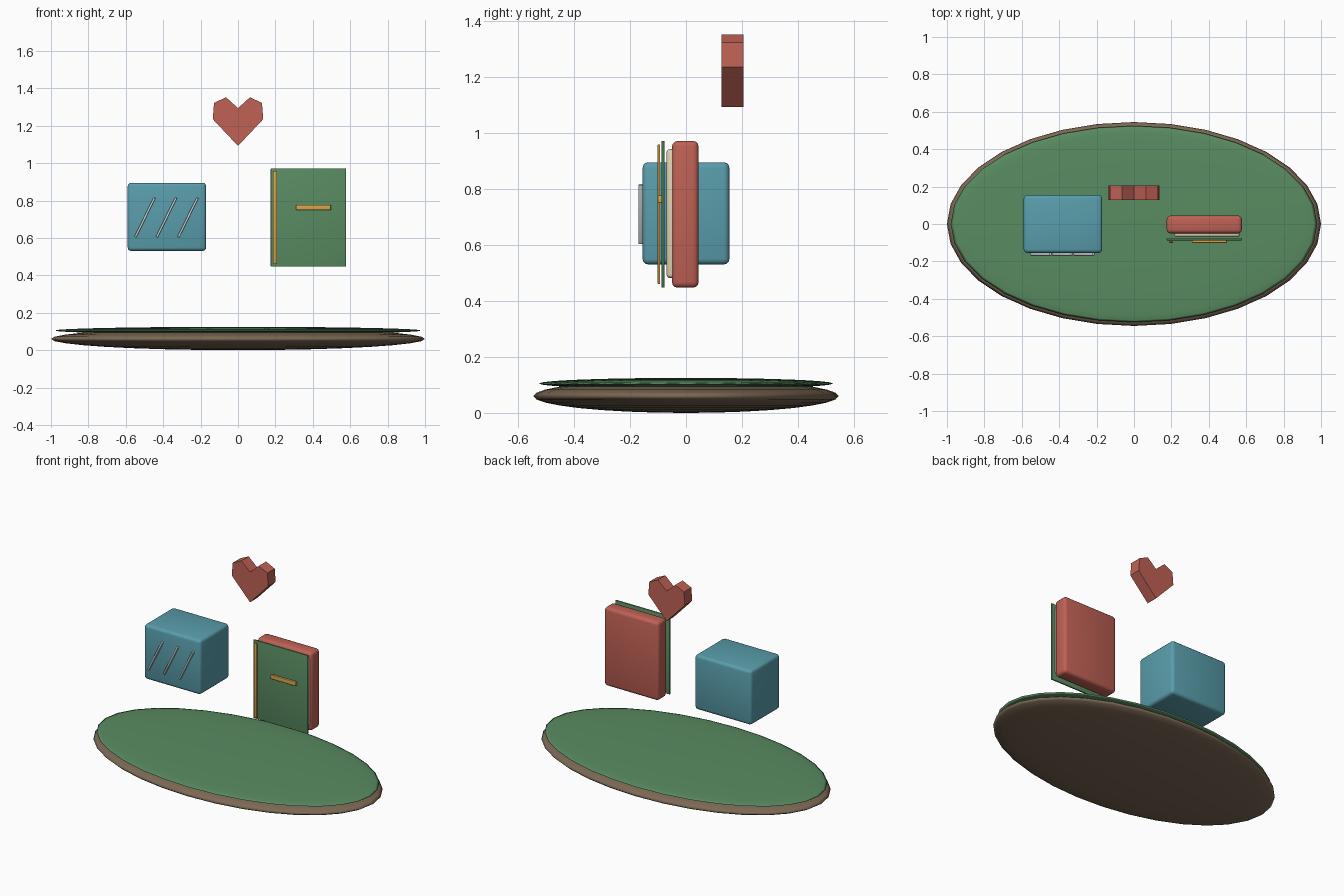
import bpy, bmesh, math

if "Cube" in bpy.data.objects:
    bpy.data.objects.remove(bpy.data.objects["Cube"])


def material(name, rgb):
    m = bpy.data.materials.new(name)
    m.diffuse_color = (*rgb, 1)
    m.use_nodes = True
    m.node_tree.nodes["Principled BSDF"].inputs["Base Color"].default_value = m.diffuse_color
    return m


GREEN = material("green", (0.10, 0.26, 0.12))
BROWN = material("brown", (0.20, 0.14, 0.09))
TEAL = material("teal", (0.10, 0.34, 0.41))
RED = material("red", (0.52, 0.12, 0.09))
CREAM = material("cream", (0.75, 0.65, 0.45))
GOLD = material("gold", (0.70, 0.38, 0.07))
PALE = material("pale", (0.62, 0.72, 0.74))


def smooth(angle=40):
    bpy.ops.object.shade_smooth_by_angle(angle=math.radians(angle))


def disc(name, z, radii, mat):
    bpy.ops.mesh.primitive_uv_sphere_add(segments=32, ring_count=16, location=(0, 0, z))
    ob = bpy.context.object
    ob.name = name
    ob.scale = radii
    bpy.ops.object.transform_apply(location=False, rotation=False, scale=True)
    bpy.ops.object.shade_smooth()
    ob.data.materials.append(mat)


def box(name, x, y, z, mat, bevel=0.0, tilt=0.0):
    """Box from (min, max) extents, with optional rounded edges and tilt about y."""
    spans = (x, y, z)
    bpy.ops.mesh.primitive_cube_add(size=1, location=[(a + b) / 2 for a, b in spans])
    ob = bpy.context.object
    ob.name = name
    ob.scale = [b - a for a, b in spans]
    bpy.ops.object.transform_apply(location=False, rotation=False, scale=True)
    ob.rotation_euler.y = tilt
    ob.data.materials.append(mat)
    if bevel:
        mod = ob.modifiers.new("bevel", "BEVEL")
        mod.width = bevel
        mod.segments = 3
        bpy.ops.object.modifier_apply(modifier="bevel")
        smooth()


# Island: earth lens with a thin grass lens on top
disc("earth_base", 0.06, (1.0, 0.545, 0.06), BROWN)
disc("grass_top", 0.105, (0.98, 0.525, 0.02), GREEN)

# Glass block with three slanted glints on the front
box("glass_block", (-0.59, -0.17), (-0.155, 0.155), (0.53, 0.895), TEAL, 0.02)
for i in range(3):
    cx = -0.4975 + 0.115 * i
    box(f"glint_{i + 1}", (cx - 0.006, cx + 0.006), (-0.17, -0.153), (0.593, 0.827),
        PALE, 0.003, math.radians(26))

# Book: back body, pages, front cover, spine strip and clasp
box("book_body", (0.175, 0.577), (-0.05, 0.045), (0.447, 0.971), RED, 0.02)
box("book_pages", (0.215, 0.565), (-0.07, -0.03), (0.481, 0.942), CREAM, 0.014)
box("book_cover", (0.175, 0.577), (-0.087, -0.077), (0.447, 0.971), GREEN, 0.002)
box("spine_strip", (0.187, 0.209), (-0.101, -0.092), (0.46, 0.959), GOLD, 0.003)
box("book_clasp", (0.31, 0.497), (-0.101, -0.085), (0.749, 0.777), GOLD, 0.004)

# Heart: mirrored profile, extruded front to back
half = [(0.135, 1.235), (0.128, 1.322), (0.064, 1.352)]
profile = [(0, 1.092)] + half + [(0, 1.294)] + [(-x, z) for x, z in reversed(half)]
bm = bmesh.new()
face = bm.faces.new([bm.verts.new((x, 0.127, z)) for x, z in profile])
ext = bmesh.ops.extrude_face_region(bm, geom=[face], use_keep_orig=True)
bmesh.ops.translate(bm, vec=(0, 0.078, 0),
                    verts=[g for g in ext["geom"] if isinstance(g, bmesh.types.BMVert)])
bmesh.ops.recalc_face_normals(bm, faces=bm.faces)
mesh = bpy.data.meshes.new("heart")
bm.to_mesh(mesh)
bm.free()
mesh.materials.append(RED)
bpy.context.collection.objects.link(bpy.data.objects.new("heart", mesh))
